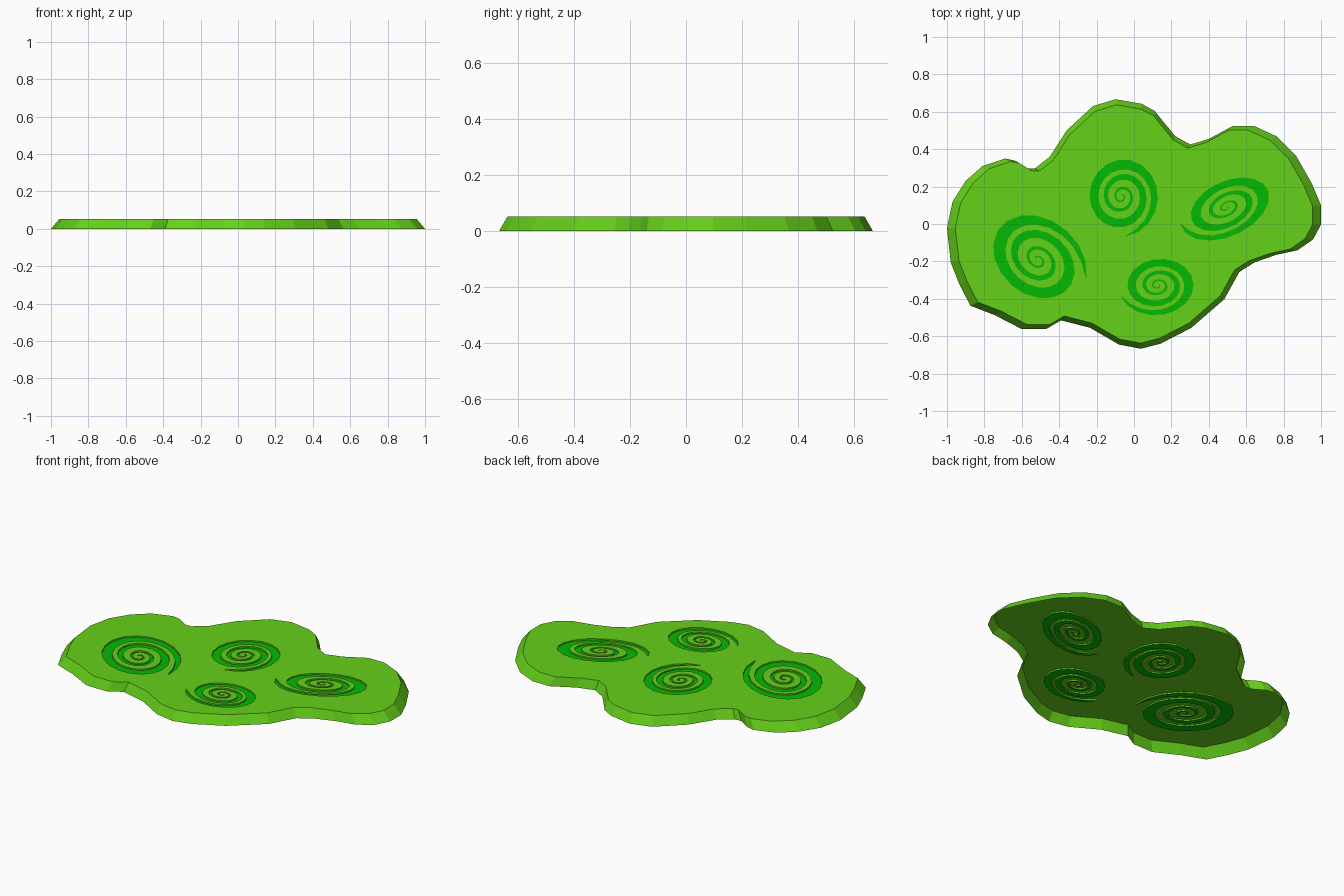
import bpy, bmesh
from math import sin, cos, atan2, radians, pi

if "Cube" in bpy.data.objects:
    bpy.data.objects.remove(bpy.data.objects["Cube"])

HEIGHT = 0.053
TAPER = 0.955
DEPTH = 0.008  # depth of the spiral grooves


def material(name, rgb):
    m = bpy.data.materials.new(name)
    m.diffuse_color = (*rgb, 1)
    m.use_nodes = True
    m.node_tree.nodes["Principled BSDF"].inputs["Base Color"].default_value = m.diffuse_color
    return m


def make_object(name, bm, mat=None):
    me = bpy.data.meshes.new(name)
    bm.to_mesh(me)
    bm.free()
    ob = bpy.data.objects.new(name, me)
    bpy.context.collection.objects.link(ob)
    if mat:
        me.materials.append(mat)
    return ob


# Spiral band radii (outer and inner edge) at every half turn, from tip to centre
OUTER = [1.0, 0.91, 0.76, 0.55, 0.37, 0.23, 0.135, 0.05]
INNER = [0.985, 0.66, 0.55, 0.41, 0.285, 0.17, 0.095, 0.025]
SEGS = 9  # segments per half turn


def spiral(bm, centre, a, b, rot, tip, z):
    """Add a flat, tapering elliptical spiral band at height z."""
    rot, tip = radians(rot), radians(tip) - radians(rot)
    t0 = atan2(sin(tip) / b, cos(tip) / a)
    last = None
    for i in range(SEGS * (len(OUTER) - 1) + 1):
        k = min(i // SEGS, len(OUTER) - 2)
        f = i / SEGS - k
        t = t0 + pi * i / SEGS
        pair = []
        for table in (INNER, OUTER):
            g = f ** 0.6 if k == 0 and table is INNER else f
            r = table[k] * (1 - g) + table[k + 1] * g
            x, y = a * r * cos(t), b * r * sin(t)
            pair.append(bm.verts.new((centre[0] + x * cos(rot) - y * sin(rot),
                                      centre[1] + x * sin(rot) + y * cos(rot), z)))
        if last:
            bm.faces.new((last[0], last[1], pair[1], pair[0]))
        last = pair


# Wavy outline of the shell
OUTLINE = [
    (-1, -.022), (-.97, .12), (-.90, .23), (-.81, .31), (-.69, .35), (-.64, .34),
    (-.57, .297), (-.53, .297), (-.45, .36), (-.36, .50), (-.22, .63), (-.10, .667),
    (.04, .643), (.11, .605), (.22, .47), (.30, .425), (.40, .455), (.53, .525),
    (.64, .525), (.76, .47), (.865, .367), (.95, .218), (1, .10), (1, -.003),
    (.957, -.083), (.875, -.14), (.76, -.165), (.645, -.205), (.563, -.257),
    (.483, -.402), (.307, -.555), (.142, -.64), (.037, -.667), (-.08, -.645),
    (-.235, -.555), (-.39, -.515), (-.47, -.562), (-.60, -.562), (-.745, -.487),
    (-.875, -.437), (-.935, -.32), (-.98, -.205)]

green = material("leaf_green", (0.13, 0.64, 0.010))
dark_green = material("spiral_green", (0.001, 0.49, 0.001))

bm = bmesh.new()
low = [bm.verts.new((x, y, 0)) for x, y in OUTLINE]
top = [bm.verts.new((x * TAPER, y * TAPER, HEIGHT)) for x, y in OUTLINE]
bm.faces.new(low)
bm.faces.new(top)
for i in range(len(low)):
    j = (i + 1) % len(low)
    bm.faces.new((low[i], low[j], top[j], top[i]))
bmesh.ops.recalc_face_normals(bm, faces=bm.faces[:])
shell = make_object("shell", bm, green)

# Spirals: centre, half axes, rotation, direction of the outer tip
SPIRALS = {
    "spiral_left": ((-.515, -.191), .287, .226, -40, -20),
    "spiral_back": ((-.067, .147), .217, .203, 80, -85),
    "spiral_right": ((.495, .09), .265, .162, 25, 200),
    "spiral_front": ((.127, -.328), .209, .165, 5, 197),
}

# Cut the spiral grooves into the top
FLOOR = HEIGHT - DEPTH
bm = bmesh.new()
for args in SPIRALS.values():
    spiral(bm, *args, FLOOR)
ext = bmesh.ops.extrude_face_region(bm, geom=bm.faces[:], use_keep_orig=True)
for v in ext["geom"]:
    if isinstance(v, bmesh.types.BMVert):
        v.co.z = HEIGHT + 0.05
bmesh.ops.recalc_face_normals(bm, faces=bm.faces[:])
cutter = make_object("groove_cutter", bm)
cutter.hide_render = True
mod = shell.modifiers.new("grooves", 'BOOLEAN')
mod.operation = 'DIFFERENCE'
mod.solver = 'EXACT'
mod.object = cutter
bpy.context.view_layer.objects.active = shell
bpy.ops.object.modifier_apply(modifier=mod.name)
bpy.data.objects.remove(cutter)

# Open the shell underneath and remove the groove floors
bm = bmesh.new()
bm.from_mesh(shell.data)
flat = [f for f in bm.faces
        if any(all(abs(v.co.z - z) < 1e-4 for v in f.verts) for z in (0, FLOOR))]
bmesh.ops.delete(bm, geom=flat, context='FACES')
bm.to_mesh(shell.data)
bm.free()

# Darker spiral bands form the groove floors
for name, args in SPIRALS.items():
    bm = bmesh.new()
    spiral(bm, *args, FLOOR)
    bmesh.ops.recalc_face_normals(bm, faces=bm.faces[:])
    for f in bm.faces:
        f.normal_update()
        if f.normal.z < 0:
            f.normal_flip()
    make_object(name, bm, dark_green)
